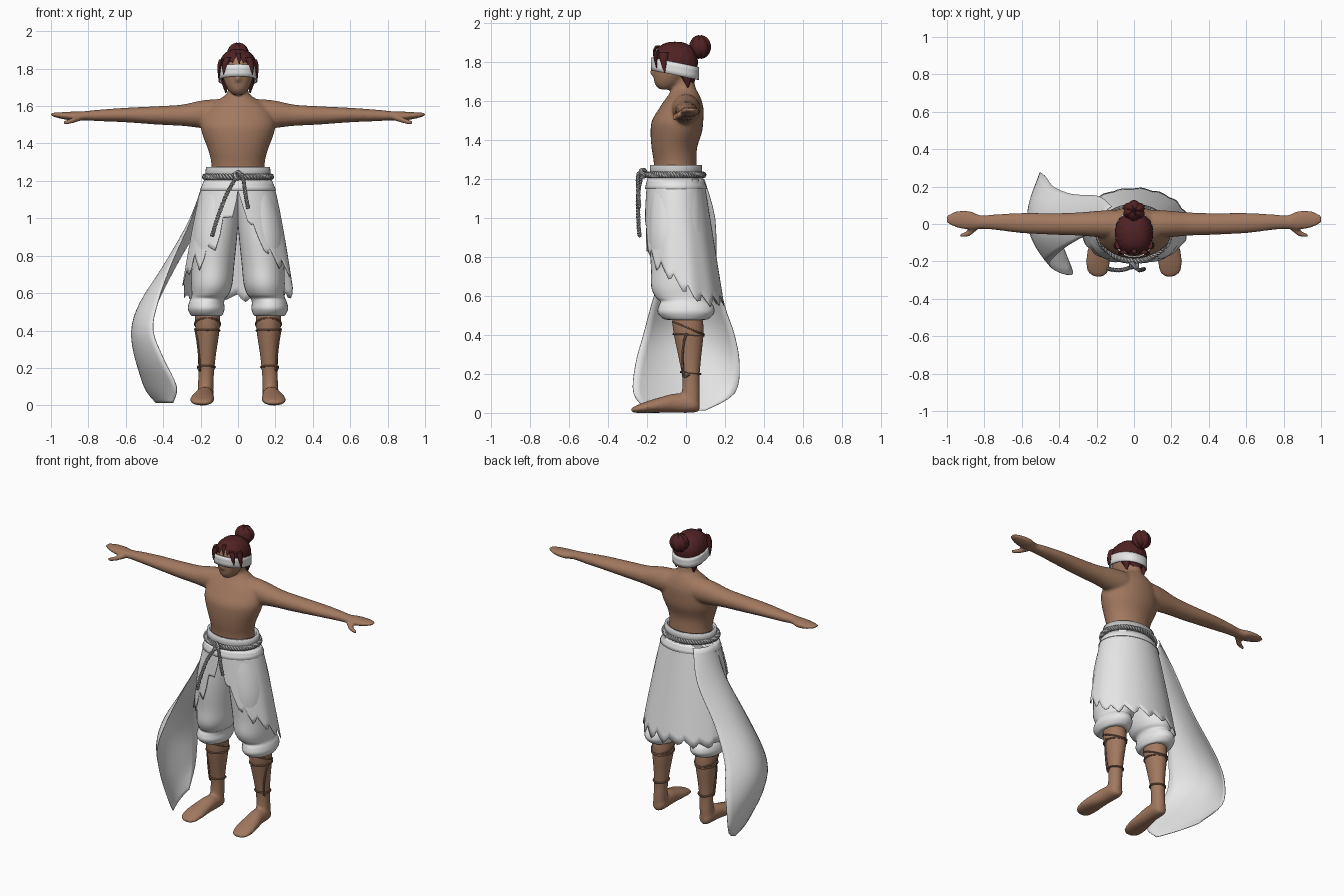
import bpy, bmesh, math, random
from mathutils import Vector

random.seed(4)
cube = bpy.data.objects.get("Cube")
if cube:
    bpy.data.objects.remove(cube, do_unlink=True)


def material(name, rgb):
    mat = bpy.data.materials.new(name)
    mat.use_nodes = True
    mat.diffuse_color = (*rgb, 1)
    shader = next(n for n in mat.node_tree.nodes if n.type == 'BSDF_PRINCIPLED')
    shader.inputs["Base Color"].default_value = (*rgb, 1)
    shader.inputs["Roughness"].default_value = 0.8
    return mat


SKIN = material("brown skin", (.36, .19, .115))
HAIR = material("dark red hair", (.08, .016, .017))
CLOTH = material("white cloth", (.8, .8, .8))
BAND = material("light grey cloth", (.56, .56, .56))
ROPE = material("grey rope", (.42, .42, .42))
LEATHER = material("brown leather", (.23, .12, .072))


def spline(rows, steps):
    """Smoothly resample rows of numbers."""
    out, last = [], len(rows) - 1
    for i in range(last):
        a, b, c, d = rows[max(i - 1, 0)], rows[i], rows[i + 1], rows[min(i + 2, last)]
        for j in range(steps):
            t = j / steps
            out.append([q + t * ((r - p) / 2 + t * (p - 2.5 * q + 2 * r - s / 2
                        + t * (1.5 * (q - r) + (s - p) / 2)))
                        for p, q, r, s in zip(a, b, c, d)])
    return out + [list(rows[-1])]


def loft(bm, rows, axis='Z', sides=(1,), n=24):
    """Capped tube of ellipses; each row is x, y, z and two radii."""
    u, v = {'X': (1, 2), 'Y': (0, 2), 'Z': (0, 1)}[axis]
    for side in sides:
        rings = []
        for *centre, ra, rb in spline(rows, 4):
            ring = []
            for k in range(n):
                p = Vector(centre)
                p[u] += ra * math.cos(math.tau * k / n)
                p[v] += rb * math.sin(math.tau * k / n)
                p.x *= side
                ring.append(bm.verts.new(p))
            rings.append(ring)
        for r, s in zip(rings, rings[1:]):
            for k in range(n):
                bm.faces.new((r[k - 1], r[k], s[k], s[k - 1]))
        bm.faces.new(rings[0])
        bm.faces.new(rings[-1])


def select(obj):
    bpy.ops.object.select_all(action='DESELECT')
    obj.select_set(True)
    bpy.context.view_layer.objects.active = obj


def finish(name, bm, mat):
    bmesh.ops.recalc_face_normals(bm, faces=bm.faces)
    mesh = bpy.data.meshes.new(name)
    bm.to_mesh(mesh)
    bm.free()
    mesh.materials.append(mat)
    obj = bpy.data.objects.new(name, mesh)
    bpy.context.collection.objects.link(obj)
    select(obj)
    bpy.ops.object.shade_smooth_by_angle(angle=math.radians(50))
    return obj


def drape(name, f, cols, rows, mat, closed=True, thick=.004):
    """Sheet of cloth from a function of two parameters in 0..1."""
    bm = bmesh.new()
    count = cols if closed else cols + 1
    grid = [[bm.verts.new(f(i / cols, j / rows)) for i in range(count)]
            for j in range(rows + 1)]
    for j in range(rows):
        for i in range(cols):
            k = (i + 1) % count
            bm.faces.new((grid[j][i], grid[j][k], grid[j + 1][k], grid[j + 1][i]))
    bmesh.ops.remove_doubles(bm, verts=bm.verts, dist=1e-5)
    obj = finish(name, bm, mat)
    mod = obj.modifiers.new("thickness", 'SOLIDIFY')
    mod.thickness = thick


def cords(name, paths, radius, mat, cyclic=False):
    curve = bpy.data.curves.new(name, 'CURVE')
    curve.dimensions = '3D'
    curve.bevel_depth = radius
    curve.bevel_resolution = 1
    for path in paths:
        s = curve.splines.new('POLY')
        s.points.add(len(path) - 1)
        for point, p in zip(s.points, path):
            point.co = (*p, 1)
        s.use_cyclic_u = cyclic
    curve.materials.append(mat)
    obj = bpy.data.objects.new(name, curve)
    bpy.context.collection.objects.link(obj)
    select(obj)
    bpy.ops.object.convert(target='MESH')
    bpy.ops.object.shade_smooth_by_angle(angle=math.radians(50))


def lookup(table, x):
    for (a, p), (b, q) in zip(table, table[1:]):
        if x <= b:
            return p + (q - p) * (x - a) / (b - a)
    return table[-1][1]


def oval(angle, rx, front, back, z, power=1):
    """Point on an oval, squarer for a lower power; angle 0 is the front."""
    s, c = (math.copysign(abs(w) ** power, w) for w in (math.sin(angle), math.cos(angle)))
    return Vector((rx * s, (front + back) / 2 - (back - front) / 2 * c, z))


BOTH = (1, -1)

# Body: overlapping lofts fused into one skin
bm = bmesh.new()
loft(bm, [(0, -.05, 1.16, .15, .11), (0, -.055, 1.28, .142, .11), (0, -.06, 1.36, .158, .117),
          (0, -.05, 1.44, .188, .132), (0, -.043, 1.5, .2, .132), (0, -.025, 1.56, .185, .115),
          (0, -.015, 1.605, .15, .095), (0, -.01, 1.64, .095, .075), (0, -.012, 1.675, .056, .06),
          (0, -.025, 1.76, .055, .06)], n=32)
loft(bm, [(.06, 0, 1.56, .07, .076), (.12, 0, 1.558, .075, .079), (.2, 0, 1.556, .07, .073),
          (.3, 0, 1.551, .062, .057), (.42, 0, 1.55, .058, .05), (.6, .005, 1.552, .054, .039),
          (.74, .01, 1.55, .042, .031), (.82, .01, 1.548, .037, .025), (.88, .02, 1.546, .05, .025),
          (.95, .025, 1.55, .045, .017), (1, .025, 1.556, .02, .009)], 'X', BOTH)
loft(bm, [(.83, -.005, 1.54, .018, .016), (.87, -.04, 1.527, .02, .016), (.905, -.057, 1.517, .015, .014),
          (.935, -.062, 1.511, .009, .009)], 'X', BOTH, 12)
loft(bm, [(.165, 0, .56, .066, .075), (.163, .01, .45, .068, .08), (.163, .015, .38, .062, .074),
          (.166, .02, .28, .05, .058), (.17, .025, .18, .043, .045), (.173, .025, .1, .042, .047),
          (.176, .02, .03, .045, .05)], 'Z', BOTH)
loft(bm, [(.175, .07, .035, .02, .025), (.175, .04, .045, .044, .044), (.178, -.05, .05, .049, .05),
          (.186, -.12, .042, .058, .042), (.192, -.2, .03, .065, .03), (.193, -.255, .019, .055, .019),
          (.19, -.28, .014, .028, .011)], 'Y', BOTH)
# Head and nose
loft(bm, [(0, -.105, 1.66, .026, .03), (0, -.095, 1.685, .052, .064), (0, -.078, 1.73, .074, .09),
          (0, -.062, 1.78, .085, .108), (0, -.056, 1.83, .088, .11), (0, -.055, 1.87, .07, .088),
          (0, -.05, 1.893, .03, .04)])
loft(bm, [(0, -.16, 1.73, .012, .012), (0, -.166, 1.742, .016, .02), (0, -.16, 1.79, .01, .012)], n=12)
body = finish("body", bm, SKIN)
mod = body.modifiers.new("fuse", 'REMESH')
mod.mode = 'VOXEL'
mod.voxel_size = .008
mod.use_smooth_shade = True
mod = body.modifiers.new("soften", 'SMOOTH')
mod.factor = .5
mod.iterations = 8

# Baggy trousers with gathered cuffs
bm = bmesh.new()
loft(bm, [(.08, -.05, 1.2, .095, .12), (.105, -.05, 1.05, .113, .135), (.125, -.045, .9, .12, .145),
          (.134, -.03, .75, .114, .15), (.14, -.022, .65, .11, .157), (.148, -.012, .595, .1, .145),
          (.16, -.005, .572, .092, .128), (.168, 0, .55, .094, .14), (.17, 0, .515, .098, .145),
          (.168, 0, .482, .084, .115), (.168, 0, .478, .07, .08)], 'Z', BOTH, 32)
finish("trousers", bm, CLOTH)

# Ragged overskirt, open in an arch at the front
HEM = [(0, 1.12), (10, 1.04), (24, .91), (38, .81), (60, .75), (80, .69), (100, .62), (120, .575), (180, .58)]
COLS, TOOTH = 144, 8
tips = [random.uniform(.02, .065) for i in range(COLS // TOOTH + 1)]


def skirt(u, t):
    turn = math.degrees(math.tau * min(u, 1 - u))
    i = round(u * COLS)
    tooth = tips[i // TOOTH] * (1 - abs(i % TOOTH - 5) / 2.5)
    hem = lookup(HEM, turn) - tooth * (1 if turn < 110 else .5)
    z = 1.2 + (hem - 1.2) * t
    k = (1.2 - z) / .62
    fold = 1 + .012 * k * math.sin(11 * math.tau * u)
    return oval(math.tau * u, (.184 + .12 * k ** .8) * fold, -.2 - .04 * k, .092 + .1 * k, z)


drape("overskirt", skirt, COLS, 14, CLOTH)
drape("waist_flap", lambda u, t: oval(math.tau * u, .18 + .024 * t, -.198 - .013 * t, .088 + .02 * t,
      1.205 - .055 * t), 48, 3, CLOTH)
drape("waistband", lambda u, t: oval(math.tau * u, .176 - .004 * t, -.188 + .004 * t, .084 - .002 * t,
      1.19 + .083 * t), 48, 3, BAND, thick=.016)

# Long sash trailing from the hip: z, then front edge, bulge and back edge
SASH = spline([(1.2, -.18, -.06, -.2, .05, -.12, .095), (1, -.25, -.06, -.28, .03, -.19, .15),
               (.75, -.36, -.12, -.45, .02, -.33, .16), (.55, -.43, -.18, -.62, .02, -.43, .2),
               (.4, -.455, -.22, -.68, .03, -.47, .25), (.25, -.4, -.26, -.64, .02, -.5, .275),
               (.1, -.33, -.27, -.53, 0, -.5, .25), (.012, -.35, -.2, -.42, -.03, -.44, .1)], 4)


def sash(u, t):
    z, ax, ay, bx, by, cx, cy = SASH[round(t * (len(SASH) - 1))]
    p, q, r = (1 - u) ** 2, 2 * u * (1 - u), u * u
    return Vector((p * ax + q * bx + r * cx, p * ay + q * by + r * cy, z))


drape("sash", sash, 14, len(SASH) - 1, CLOTH, closed=False)


# Rope belt of two twisted strands, with knot and hanging ends
def twist(path, turns, phase, spread=.008):
    out = []
    for i, p in enumerate(path):
        a = math.tau * turns * i / len(path) + phase
        tangent = (path[(i + 1) % len(path)] - path[i - 1]).normalized()
        side = tangent.cross(Vector((0, -1, .01)) if abs(tangent.z) > .6 else Vector((0, 0, 1)))
        side.normalize()
        out.append(p + spread * (side * math.cos(a) + tangent.cross(side) * math.sin(a)))
    return out


belt = [oval(math.tau * i / 240, .176, -.198, .088, 1.222) for i in range(240)]
cords("rope_belt", [twist(belt, 30, ph) for ph in (0, math.pi)], .0095, ROPE, True)
ends = [[(0, -.225, 1.235), (-.06, -.245, 1.13), (-.11, -.245, 1.0), (-.14, -.238, .9)],
        [(0, -.225, 1.235), (.025, -.245, 1.22), (.04, -.245, 1.13), (.055, -.24, 1.05)]]
for name, end in zip(("long_rope_end", "short_rope_end"), ends):
    path = [Vector(p) for p in spline(end, 20)][1:-1]
    cords(name, [twist(path, 12, ph, .006)[1:-1] for ph in (0, math.pi)], .0065, ROPE)
cords("rope_knot", [[Vector((.018 * math.cos(a), -.222 - .012 * math.sin(2 * a), 1.23 + .018 * math.sin(a)))
                     for a in (math.tau * i / 20 for i in range(20))]], .01, ROPE, True)

# Leather shin straps
for side, label in ((1, "left"), (-1, "right")):
    def ring(z, x, y, rx, ry, tilt):
        return [(side * (x + rx * math.cos(a)), y + ry * math.sin(a), z - tilt * ry * math.sin(a))
                for a in (math.tau * i / 32 for i in range(32))]
    cords(label + "_shin_rings", [ring(.435, .163, .012, .067, .079, .4), ring(.4, .163, .013, .064, .077, .05),
                                  ring(.205, .169, .024, .046, .05, .1)], .006, LEATHER, True)
    lace = spline([(.23, .005, .41), (.22, -.012, .36), (.21, -.018, .28), (.203, -.01, .19), (.213, .02, .2)], 5)
    cords(label + "_shin_lace", [[(side * x, y, z) for x, y, z in lace]], .006, LEATHER)

# Hair cap with pointed fringe
FRINGE = [(0, 1.862), (20, 1.85), (30, 1.81), (45, 1.785), (70, 1.77), (180, 1.73)]


def cap(u, t):
    turn = math.degrees(math.tau * min(u, 1 - u))
    hem = lookup(FRINGE, turn) + .022 * (abs(round(u * 72) % 6 - 3) / 1.5 - 1)
    polar = t * math.acos(max(-1, min(1, (hem - 1.8) / .105)))
    r = math.sin(polar) ** .8 * (1 + .012 * math.sin(18 * math.tau * u))
    return oval(math.tau * u, .102 * r, -.055 - .115 * r, -.055 + .115 * r, 1.8 + .105 * math.cos(polar), .85)


drape("hair_cap", cap, 72, 12, HAIR, thick=.008)

# Loose locks at the temples, brow and nape
bm = bmesh.new()
loft(bm, [(.055, -.15, 1.86, .017, .012), (.07, -.155, 1.82, .016, .01), (.078, -.152, 1.77, .002, .002)], 'Z', BOTH, 8)
loft(bm, [(.085, -.11, 1.85, .016, .025), (.098, -.115, 1.81, .012, .018), (.103, -.11, 1.745, .002, .002)], 'Z', BOTH, 8)
loft(bm, [(0, -.145, 1.885, .014, .012), (.004, -.163, 1.86, .01, .007), (.008, -.165, 1.825, .002, .002)], n=8)
loft(bm, [(.06, -.01, 1.75, .03, .035), (.066, .005, 1.715, .018, .025), (.065, .01, 1.67, .003, .003)], 'Z', BOTH, 10)
loft(bm, [(0, .01, 1.76, .06, .045), (0, .02, 1.72, .05, .03), (.01, .03, 1.67, .006, .005)], n=14)
finish("hair_locks", bm, HAIR)

# Lobed bun
bm = bmesh.new()
bmesh.ops.create_uvsphere(bm, u_segments=40, v_segments=20, radius=.057)
for v in bm.verts:
    v.co *= .88 + .16 * abs(math.sin(3 * math.atan2(v.co.y, v.co.x) + 12 * v.co.z))
    v.co = Vector((v.co.x * 1.05, v.co.y * .95 + .072, v.co.z * 1.04 + 1.878))
finish("hair_bun", bm, HAIR)


# Tilted blindfold
def blindfold(u, t):
    p = oval(math.tau * u, .105, -.179, .066, 0, .87)
    p.z = 1.735 + .065 * t - .2 * (p.y + .06)
    return p


drape("blindfold", blindfold, 48, 3, CLOTH, thick=.008)
